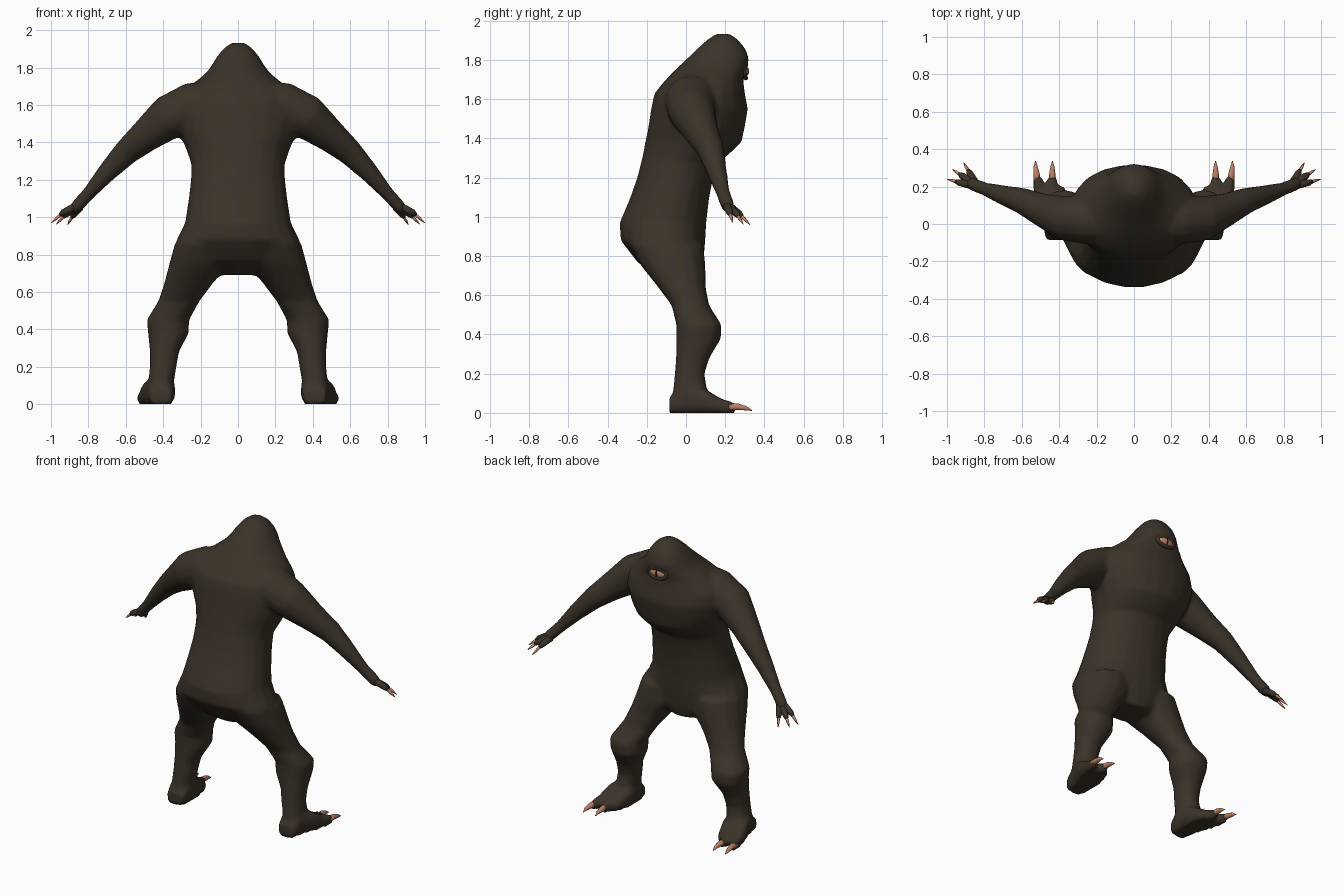
import bpy, bmesh, math
from mathutils import Vector

if "Cube" in bpy.data.objects:
    bpy.data.objects.remove(bpy.data.objects["Cube"])


def material(name, rgb):
    m = bpy.data.materials.new(name)
    m.diffuse_color = (*rgb, 1)
    m.use_nodes = True
    m.node_tree.nodes["Principled BSDF"].inputs["Base Color"].default_value = m.diffuse_color
    return m


HIDE = material("dark brown hide", (0.043, 0.033, 0.022))
CLAW = material("tan claw", (0.52, 0.22, 0.13))
EYE = material("orange eye", (0.55, 0.24, 0.13))
BLACK = material("black pupil", (0.008, 0.007, 0.006))


def loft(bm, rings, n=16, power=2.0):
    """Skin rings of (centre, half-axis u, half-axis v) and cap both ends."""
    loops = []
    for c, u, v in rings:
        loop = []
        for i in range(n):
            a = 2 * math.pi * (i + 0.5) / n
            ca, sa = math.cos(a), math.sin(a)
            p = c + u * math.copysign(abs(ca) ** (2 / power), ca) \
                  + v * math.copysign(abs(sa) ** (2 / power), sa)
            loop.append(bm.verts.new(p))
        loops.append(loop)
    for a, b in zip(loops, loops[1:]):
        for i in range(n):
            j = (i + 1) % n
            bm.faces.new((a[i], a[j], b[j], b[i]))
    bm.faces.new(loops[0][::-1])
    bm.faces.new(loops[-1])


def level_rings(table):
    """Rows of z, x min, x max, y back, y front."""
    return [(Vector(((x0 + x1) / 2, (y0 + y1) / 2, z)),
             Vector(((x1 - x0) / 2, 0, 0)), Vector((0, (y1 - y0) / 2, 0)))
            for z, x0, x1, y0, y1 in table]


def path_rings(path):
    """Rows of x, y, z, radius: round rings square to the path."""
    pts = [Vector(p[:3]) for p in path]
    out = []
    for i, p in enumerate(pts):
        t = (pts[min(i + 1, len(pts) - 1)] - pts[max(i - 1, 0)]).normalized()
        ref = Vector((0, 1, 0)) if abs(t.y) < 0.8 else Vector((0, 0, 1))
        u = t.cross(ref).normalized()
        out.append((p, u * path[i][3], t.cross(u) * path[i][3]))
    return out


def flip(rows, s, cols):
    return [tuple(v * s if i in cols else v for i, v in enumerate(r)) for r in rows]


def finish(name, bm, mat):
    bmesh.ops.recalc_face_normals(bm, faces=bm.faces[:])
    me = bpy.data.meshes.new(name)
    bm.to_mesh(me)
    bm.free()
    me.materials.append(mat)
    ob = bpy.data.objects.new(name, me)
    bpy.context.collection.objects.link(ob)
    for p in me.polygons:
        p.use_smooth = True
    return ob


# Torso and head: z, half width, back, front
TORSO = [(0.69, .11, -.14, .07), (0.77, .28, -.25, .09), (0.88, .33, -.335, .10),
         (0.97, .285, -.34, .105), (1.10, .265, -.285, .12), (1.20, .253, -.25, .14),
         (1.28, .25, -.23, .165), (1.31, .26, -.222, .21), (1.38, .285, -.21, .285),
         (1.45, .32, -.195, .30), (1.55, .34, -.18, .318), (1.63, .33, -.163, .302),
         (1.70, .26, -.105, .293), (1.77, .172, -.035, .317), (1.81, .142, .008, .322),
         (1.86, .112, .06, .302), (1.905, .075, .11, .265), (1.932, .035, .15, .225)]
# Leg: z, inner x, outer x, back, front
LEG = [(0.02, .345, .48, -.08, .10), (0.12, .342, .48, -.066, .107), (0.20, .328, .472, -.058, .095),
       (0.28, .315, .472, -.052, .12), (0.38, .262, .482, -.05, .18), (0.45, .26, .49, -.05, .182),
       (0.55, .205, .428, -.075, .118), (0.65, .13, .395, -.15, .10),
       (0.75, .04, .37, -.23, .10), (0.86, .02, .34, -.29, .09)]
# Foot: y, centre x, half width, top
FOOT = [(-.085, .412, .06, .08), (0, .412, .075, .15), (.09, .428, .092, .125), (.20, .455, .085, .06)]
TOES = [[(.43, .10, .045, .045), (.437, .20, .034, .034), (.437, .255, .026, .024)],
        [(.48, .10, .045, .045), (.508, .20, .034, .034), (.517, .255, .026, .024)]]
ARM = [(.12, .03, 1.60, .135), (.25, .025, 1.585, .135), (.37, .03, 1.535, .12), (.50, .08, 1.43, .088),
       (.60, .125, 1.345, .07), (.70, .155, 1.24, .053), (.80, .188, 1.125, .036),
       (.86, .212, 1.06, .036), (.885, .222, 1.03, .026)]

body = bmesh.new()
loft(body, level_rings([(z, -w, w, a, b) for z, w, a, b in TORSO]), 20, 2.15)
for s in (-1, 1):
    loft(body, level_rings(flip(LEG, s, (1, 2))), 14, 2.2)
    loft(body, [(Vector((s * x, y, h / 2)), Vector((w, 0, 0)), Vector((0, 0, h / 2)))
                for y, x, w, h in FOOT], 16, 3.5)
    for toe in TOES:
        loft(body, path_rings(flip(toe, s, (0,))), 10)
    loft(body, path_rings(flip(ARM, s, (0,))), 14)
ob = finish("body", body, HIDE)

# Fuse the overlapping limbs into one skin
rm = ob.modifiers.new("fuse", 'REMESH')
rm.mode = 'VOXEL'
rm.voxel_size = 0.014
sm = ob.modifiers.new("soften", 'SMOOTH')
sm.factor, sm.iterations = 0.5, 5
dc = ob.modifiers.new("reduce", 'DECIMATE')
dc.ratio = 0.3
fused = bpy.data.meshes.new_from_object(ob.evaluated_get(bpy.context.evaluated_depsgraph_get()))
ob.modifiers.clear()
ob.data = fused
fused.materials.clear()
fused.materials.append(HIDE)
for v in fused.vertices:
    if v.co.z < 0.012:
        v.co.z = 0
for p in fused.polygons:
    p.use_smooth = True
    p.material_index = 0

# Fingers with pointed claws: root, knuckle, tip
FINGERS = [((.855, .205, 1.065), (.935, .222, 1.025), (1.0, .24, .968)),
           ((.86, .215, 1.055), (.92, .258, 1.015), (.972, .292, .962)),
           ((.85, .22, 1.05), (.878, .272, 1.015), (.912, .328, .958))]
for s, side in ((-1, "left"), (1, "right")):
    fing, claws, toes = bmesh.new(), bmesh.new(), bmesh.new()
    for f in FINGERS:
        a, k, t = (Vector((p[0] * s, p[1], p[2])) for p in f)
        m = k.lerp(t, 0.25)
        loft(fing, path_rings([(*a, .024), (*k, .018), (*m, .011)]), 8)
        loft(claws, path_rings([(*k.lerp(t, 0.1), .010), (*k.lerp(t, .6), .008), (*t, .001)]), 6)
    # Curved toe claws
    for x0, x1 in ((.437, .436), (.52, .526)):
        loft(toes, path_rings([(s * x0, .22, .03, .02), (s * x0, .265, .031, .018),
                               (s * x1, .305, .024, .012), (s * x1, .337, .012, .002)]), 8)
    finish(side + "_fingers", fing, HIDE)
    finish(side + "_hand_claws", claws, CLAW)
    finish(side + "_toe_claws", toes, CLAW)


# Single eye with slit pupil and lids
def ball(name, loc, size, mat):
    bm = bmesh.new()
    bmesh.ops.create_uvsphere(bm, u_segments=16, v_segments=10, radius=1)
    for v in bm.verts:
        v.co = Vector(a * b for a, b in zip(v.co, size)) + Vector(loc)
    return finish(name, bm, mat)


ball("eyeball", (0, .295, 1.742), (.058, .024, .03), EYE)
ball("pupil", (0, .300, 1.742), (.013, .022, .027), BLACK)
lids = bmesh.new()
N = 20
loops = []
for i in range(N):
    a = 2 * math.pi * i / N
    c = Vector((.064 * math.cos(a), .304 - .008 * math.cos(a) ** 2, 1.742 + .034 * math.sin(a)))
    out = Vector((math.cos(a), 0, math.sin(a))) * .012
    loops.append([lids.verts.new(c + out * math.cos(b) + Vector((0, .013, 0)) * math.sin(b))
                  for b in (j * math.pi / 3 for j in range(6))])
for i in range(N):
    p, q = loops[i], loops[(i + 1) % N]
    for j in range(6):
        k = (j + 1) % 6
        lids.faces.new((p[j], p[k], q[k], q[j]))
finish("eyelids", lids, HIDE)
